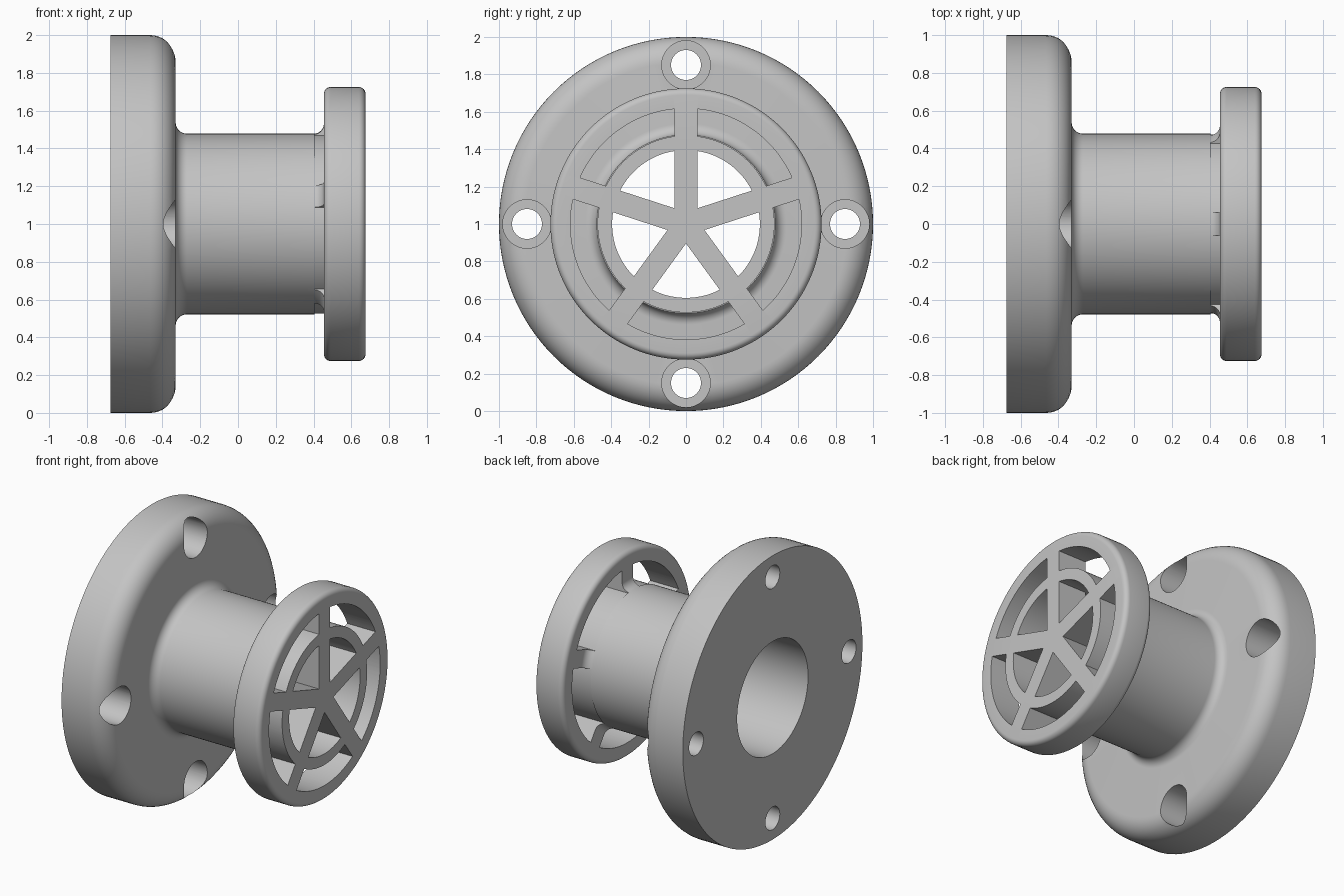
import bpy
import bmesh
from math import sin, cos, asin, pi, radians

cube = bpy.data.objects.get("Cube")
if cube:
    bpy.data.objects.remove(cube, do_unlink=True)

AXIS_Z = 1.0
SPOKES = 5
HALF = 0.061          # half width of a spoke
BORE = 0.395
TUBE = 0.478
FACE = 0.675          # front face of the grille
BACK = -0.675         # mounting face

grey = bpy.data.materials.new("plain grey")
grey.use_nodes = True
colour = (0.55, 0.55, 0.55, 1)
grey.diffuse_color = colour
grey.node_tree.nodes["Principled BSDF"].inputs["Base Color"].default_value = colour


def arc(cx, cy, r, start, end, steps=10):
    """Points on an arc, angles in degrees."""
    angles = [radians(start + (end - start) * i / steps) for i in range(steps + 1)]
    return [(cx + r * cos(a), cy + r * sin(a)) for a in angles]


def finish(bm, name):
    bmesh.ops.recalc_face_normals(bm, faces=bm.faces)
    mesh = bpy.data.meshes.new(name)
    bm.to_mesh(mesh)
    bm.free()
    mesh.materials.append(grey)
    obj = bpy.data.objects.new(name, mesh)
    bpy.context.collection.objects.link(obj)
    return obj


def lathe(name, profile, segments=128):
    """Turn a closed (x, radius) profile around the x axis."""
    bm = bmesh.new()
    rings = []
    for i in range(segments):
        a = 2 * pi * i / segments
        rings.append([bm.verts.new((x, r * cos(a), AXIS_Z + r * sin(a))) for x, r in profile])
    n = len(profile)
    for i, ring in enumerate(rings):
        after = rings[(i + 1) % segments]
        for j in range(n):
            k = (j + 1) % n
            bm.faces.new((ring[j], ring[k], after[k], after[j]))
    return finish(bm, name)


def prisms(name, outlines, x0, x1):
    """Extrude (y, z) outlines, relative to the axis, from x0 to x1."""
    bm = bmesh.new()
    for outline in outlines:
        low = [bm.verts.new((x0, y, AXIS_Z + z)) for y, z in outline]
        high = [bm.verts.new((x1, y, AXIS_Z + z)) for y, z in outline]
        bm.faces.new(low)
        bm.faces.new(high)
        for j in range(len(outline)):
            k = (j + 1) % len(outline)
            bm.faces.new((low[j], low[k], high[k], high[j]))
    return finish(bm, name)


def combine(target, tool, operation):
    tool.hide_render = True
    mod = target.modifiers.new(tool.name, "BOOLEAN")
    mod.object = tool
    mod.operation = operation
    mod.solver = "EXACT"
    bpy.context.view_layer.objects.active = target
    bpy.ops.object.modifier_apply(modifier=mod.name)
    bpy.data.objects.remove(tool, do_unlink=True)


# Flange, tube and front rim as one turned body
profile = [(BACK, BORE), (BACK, 1.0)]
profile += arc(-0.465, 0.865, 0.135, 90, 0)
profile += arc(-0.27, TUBE + 0.06, 0.06, 180, 270)
profile += arc(0.40, TUBE + 0.055, 0.055, 270, 360)
profile += arc(0.49, 0.69, 0.035, 180, 90, 6)
profile += arc(FACE - 0.035, 0.69, 0.035, 90, 0, 6)
profile += [(FACE, BORE)]
body = lathe("flanged_tube", profile)

# Bolt holes with deep counterbores
centres = [(0.85 * cos(i * pi / 2), 0.85 * sin(i * pi / 2)) for i in range(4)]


def circles(r):
    return [arc(y, z, r, 0, 360, 48)[:-1] for y, z in centres]


combine(body, prisms("counterbores", circles(0.13), -0.55, 0.1), "DIFFERENCE")
combine(body, prisms("bolt_holes", circles(0.08), -0.8, -0.5), "DIFFERENCE")

# Curved slots between the tube and the rim
step = 360 / SPOKES
slots = []
for i in range(SPOKES):
    a = 90 + i * step
    inner, outer = 0.473, 0.618
    da, db = [asin(HALF / r) * 180 / pi for r in (inner, outer)]
    slots.append(arc(0, 0, inner, a + da, a + step - da, 24)
                 + arc(0, 0, outer, a + step - db, a + db, 24))
combine(body, prisms("rim_slots", slots, 0.405, 0.8), "DIFFERENCE")

# Star of spokes across the bore
star = []
for i in range(SPOKES):
    a = radians(90 + i * step)
    for side in (1, -1):
        reach = 0.43
        star.append((reach * cos(a) + side * HALF * sin(a),
                     reach * sin(a) - side * HALF * cos(a)))
    valley = HALF / sin(pi / SPOKES)
    mid = a + pi / SPOKES
    star.append((valley * cos(mid), valley * sin(mid)))
combine(body, prisms("spokes", [star], 0.455, FACE), "UNION")

# Smooth shading with sharp edges kept
bpy.ops.object.select_all(action="DESELECT")
body.select_set(True)
bpy.context.view_layer.objects.active = body
bpy.ops.object.shade_smooth_by_angle(angle=radians(30))
